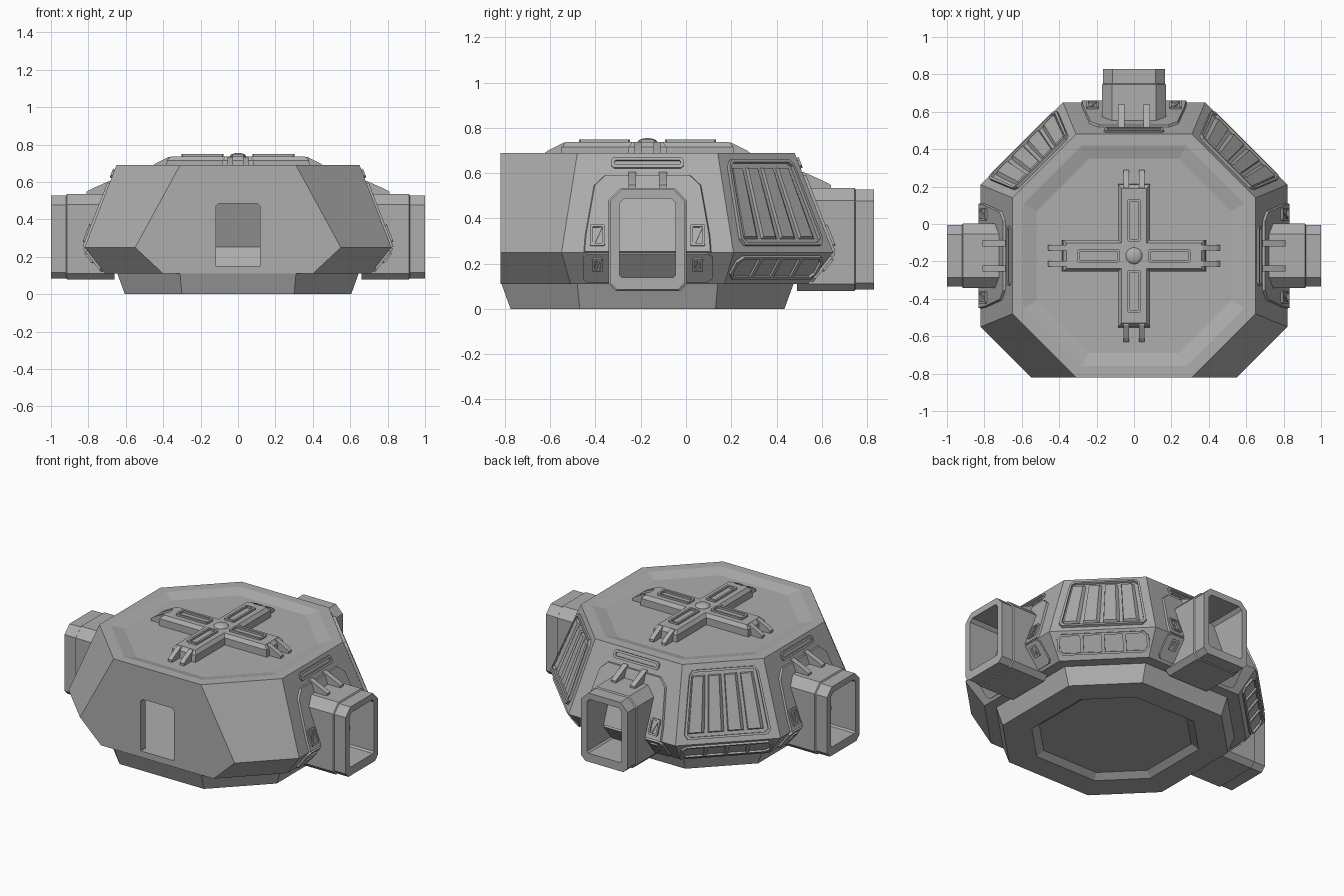
import bpy, bmesh, math
from mathutils import Vector, Matrix

if "Cube" in bpy.data.objects:
    bpy.data.objects.remove(bpy.data.objects["Cube"])

grey = bpy.data.materials.new("hull grey")
grey.use_nodes = True
GREY = (0.42, 0.42, 0.42, 1)
grey.diffuse_color = GREY
grey.node_tree.nodes["Principled BSDF"].inputs["Base Color"].default_value = GREY

CENTRE = Vector((0, -0.17, 0))


def loft(name, rings, closed=False):
    """Skin matching rings of points; cap the ends unless the loop is closed."""
    bm = bmesh.new()
    vs = [[bm.verts.new(p) for p in r] for r in rings]
    n = len(vs[0])
    pairs = list(zip(vs, vs[1:])) + ([(vs[-1], vs[0])] if closed else [])
    for a, b in pairs:
        for i in range(n):
            j = (i + 1) % n
            bm.faces.new((a[i], a[j], b[j], b[i]))
    if not closed:
        bm.faces.new(vs[0][::-1])
        bm.faces.new(vs[-1])
    bmesh.ops.recalc_face_normals(bm, faces=bm.faces)
    me = bpy.data.meshes.new(name)
    bm.to_mesh(me)
    bm.free()
    me.materials.append(grey)
    ob = bpy.data.objects.new(name, me)
    bpy.context.collection.objects.link(ob)
    return ob


def octagon(a, h, z, front=0.65):
    """Octagon of apothem a and half edge h, trimmed flat at the front."""
    f = min(a, front)
    fx = a + h - f
    pts = [(fx, -f), (a, -h), (a, h), (h, a), (-h, a), (-a, h), (-a, -h), (-fx, -f)]
    return [CENTRE + Vector((x, y, z)) for x, y in pts]


def gate(w, bottom, top, c, cb):
    """Doorway outline with cut corners."""
    return [(-w + cb, bottom), (w - cb, bottom), (w, bottom + cb), (w, top - c),
            (w - c, top), (-w + c, top), (-w, top - c), (-w, bottom + cb)]


def rect(cx, cy, w, h, c):
    return [(cx + x, cy + y) for x, y in gate(w / 2, -h / 2, h / 2, c, c)]


def at(m, pts, d):
    return [m @ Vector((x, y, d)) for x, y in pts]


def slab(name, m, pts, height, top=None):
    return loft(name, [at(m, pts, -0.01), at(m, top or pts, height)])


def frame(name, m, outer, inner, height):
    return loft(name, [at(m, outer, -0.01), at(m, outer, height),
                       at(m, inner, height), at(m, inner, -0.01)], closed=True)


def heading(deg):
    """Space whose x runs outward from the hub, z up."""
    return Matrix.Translation(CENTRE) @ Matrix.Rotation(math.radians(deg), 4, 'Z')


def wall(deg, low, high):
    """Space on a sloped wall: x along it, y up it, z outward; origin at low."""
    v = Vector((high[0] - low[0], 0, high[1] - low[1])).normalized()
    u = Vector((0, 1, 0))
    m = Matrix((u, v, u.cross(v))).transposed().to_4x4()
    return heading(deg) @ Matrix.Translation((low[0], 0, low[1])) @ m


# Hull: underside recess, foot, flared walls, sunken roof
hull = loft("hull", [octagon(*r) for r in (
    (0.41, 0.20, 0.03), (0.45, 0.22, 0), (0.605, 0.30, 0), (0.645, 0.31, 0.11),
    (0.71, 0.34, 0.11), (0.82, 0.38, 0.25), (0.65, 0.31, 0.69),
    (0.59, 0.28, 0.69), (0.52, 0.24, 0.67))])

# Hollow room and passages
door = gate(0.118, 0.15, 0.485, 0.015, 0.002)
room = loft("room_cutter", [octagon(a, h, z, 0.6) for a, h, z in (
    (0.66, 0.31, 0.149), (0.75, 0.35, 0.25), (0.62, 0.29, 0.62))])
cutters = [room]
for deg, start in ((0, -1.1), (90, -1.1)):
    m = heading(deg)
    cutters.append(loft("passage_cutter", [[m @ Vector((r, y, z)) for y, z in door]
                                           for r in (start, 1.1)]))
for c in cutters:
    c.hide_render = True
    mod = hull.modifiers.new("cut", 'BOOLEAN')
    mod.operation, mod.solver, mod.object = 'DIFFERENCE', 'EXACT', c
    bpy.context.view_layer.objects.active = hull
    bpy.ops.object.modifier_apply(modifier=mod.name)
    bpy.data.objects.remove(c)


def fin(name, m, y, w, profile):
    """Upright gusset with a narrowed back edge."""
    loft(name, [[m @ Vector((r, y + s * w, z)) for r, z in profile] for s in (-1, 1)])


# Three entrances: left, back, right
RIM, TOP, SKIRT = (0.82, 0.25), (0.65, 0.69), (0.71, 0.11)
for deg, side in ((0, "left"), (90, "back"), (180, "right")):
    m = heading(deg)
    mouth = gate(0.124, 0.14, 0.488, 0.02, 0.01)
    big = gate(0.172, 0.08, 0.535, 0.055, 0.03)
    small = gate(0.165, 0.085, 0.527, 0.05, 0.03)
    steps = [(0.66, big), (0.915, big), (0.92, small), (1.0, small), (1.0, mouth), (0.66, mouth)]
    loft(side + "_tunnel", [[m @ Vector((r, y, z)) for y, z in p] for r, p in steps], closed=True)
    for y in (-0.068, 0.068):
        fin(side + "_tunnel_fin", m, y, 0.017,
            [(0.67, 0.52), (0.81, 0.52), (0.81, 0.548), (0.79, 0.56), (0.69, 0.605), (0.67, 0.605)])

    # Raised arch around the tunnel, on both slopes
    up, down = wall(deg, RIM, TOP), wall(deg, SKIRT, RIM)
    arch = [(-0.286, 0), (0.286, 0), (0.28, 0.08), (0.24, 0.32), (0.19, 0.37),
            (-0.19, 0.37), (-0.24, 0.32), (-0.28, 0.08)]
    slab(side + "_arch", up, arch, 0.012, [(x * 0.97, y * 0.98) for x, y in arch])
    slab(side + "_arch_skirt", down, rect(0, 0.098, 0.572, 0.16, 0.02), 0.012)
    frame(side + "_lintel_slot", up, rect(0, 0.423, 0.32, 0.05, 0.012),
          rect(0, 0.423, 0.29, 0.022, 0.005), 0.01)

    # Control boxes with a diagonal bar
    for s in (-1, 1):
        for face, cy, w, h in ((up, 0.075, 0.066, 0.1), (down, 0.12, 0.048, 0.07)):
            cx = s * 0.222
            frame(side + "_box_frame", face, rect(cx, cy, w, h, 0.006),
                  rect(cx, cy, w - 0.022, h - 0.022, 0.003), 0.022)
            a, b, t = w / 2 - 0.01, h / 2 - 0.01, 0.012
            slab(side + "_box_bar", face, [(cx - a, cy - b), (cx - a + t, cy - b),
                                           (cx + a, cy + b), (cx + a - t, cy + b)], 0.018)

# Louvred panels on the two rear diagonal walls
RIM_D, TOP_D, SKIRT_D = (0.849, 0.25), (0.679, 0.69), (0.742, 0.11)
for deg, side in ((45, "left"), (135, "right")):
    up, down = wall(deg, RIM_D, TOP_D), wall(deg, SKIRT_D, RIM_D)
    y0, y1, w0, w1 = 0.03, 0.435, 0.26, 0.20

    def span(y, t):
        return ((w0 + (w1 - w0) * (y - y0) / (y1 - y0)) * t, y)

    def panel(t, e):
        c = 0.03
        return [span(y0 + e, -t + c * 3), span(y0 + e, t - c * 3), span(y0 + c, t), span(y1 - c, t),
                span(y1 - e, t - c * 3), span(y1 - e, -t + c * 3), span(y1 - c, -t), span(y0 + c, -t)]
    frame(side + "_louvre_rim", up, panel(1, 0), panel(0.94, 0.014), 0.016)
    for i in range(4):
        a = -0.92 + i * 0.46
        b = a + 0.46
        lo, hi = y0 + 0.03, y1 - 0.03
        foot = [span(lo, a), span(lo, b - 0.03), span(hi, b - 0.03), span(hi, a)]
        crest = [span(lo + 0.01, a + 0.02), span(lo + 0.01, b - 0.15),
                 span(hi - 0.01, b - 0.15), span(hi - 0.01, a + 0.02)]
        slab(side + "_louvre", up, foot, 0.014, crest)
    frame(side + "_vent_rim", down, rect(0, 0.095, 0.54, 0.125, 0.03),
          rect(0, 0.095, 0.51, 0.1, 0.02), 0.012)
    for x in (-0.125, 0, 0.125):
        slab(side + "_vent_rib", down, rect(x, 0.095, 0.02, 0.11, 0.002), 0.01)


# Roof cross with bevelled edges
def cross(w, l, z):
    pts = []
    for k in range(4):
        m = heading(90 * k)
        pts += [m @ Vector(p) for p in ((w, -w, z), (l, -w, z), (l, w, z))]
    return pts


loft("roof_cross", [cross(0.085, 0.385, 0.66), cross(0.085, 0.38, 0.715), cross(0.068, 0.36, 0.737)])
for k in range(4):
    m = heading(90 * k)
    deck = m @ Matrix.Translation((0, 0, 0.737))
    frame("cross_slot", deck, rect(0.19, 0, 0.225, 0.07, 0.006), rect(0.19, 0, 0.2, 0.045, 0.003), 0.012)
    for y in (-0.042, 0.042):
        fin("cross_fin", m, y, 0.015,
            [(0.34, 0.66), (0.46, 0.66), (0.46, 0.685), (0.44, 0.70), (0.37, 0.735), (0.34, 0.735)])

# Roof hub
bpy.ops.mesh.primitive_uv_sphere_add(segments=20, ring_count=10, radius=0.045,
                                     location=CENTRE + Vector((0, 0, 0.735)))
hub = bpy.context.object
hub.name = "roof_hub"
hub.scale.z = 0.45
hub.data.materials.append(grey)
bpy.ops.object.shade_smooth()
